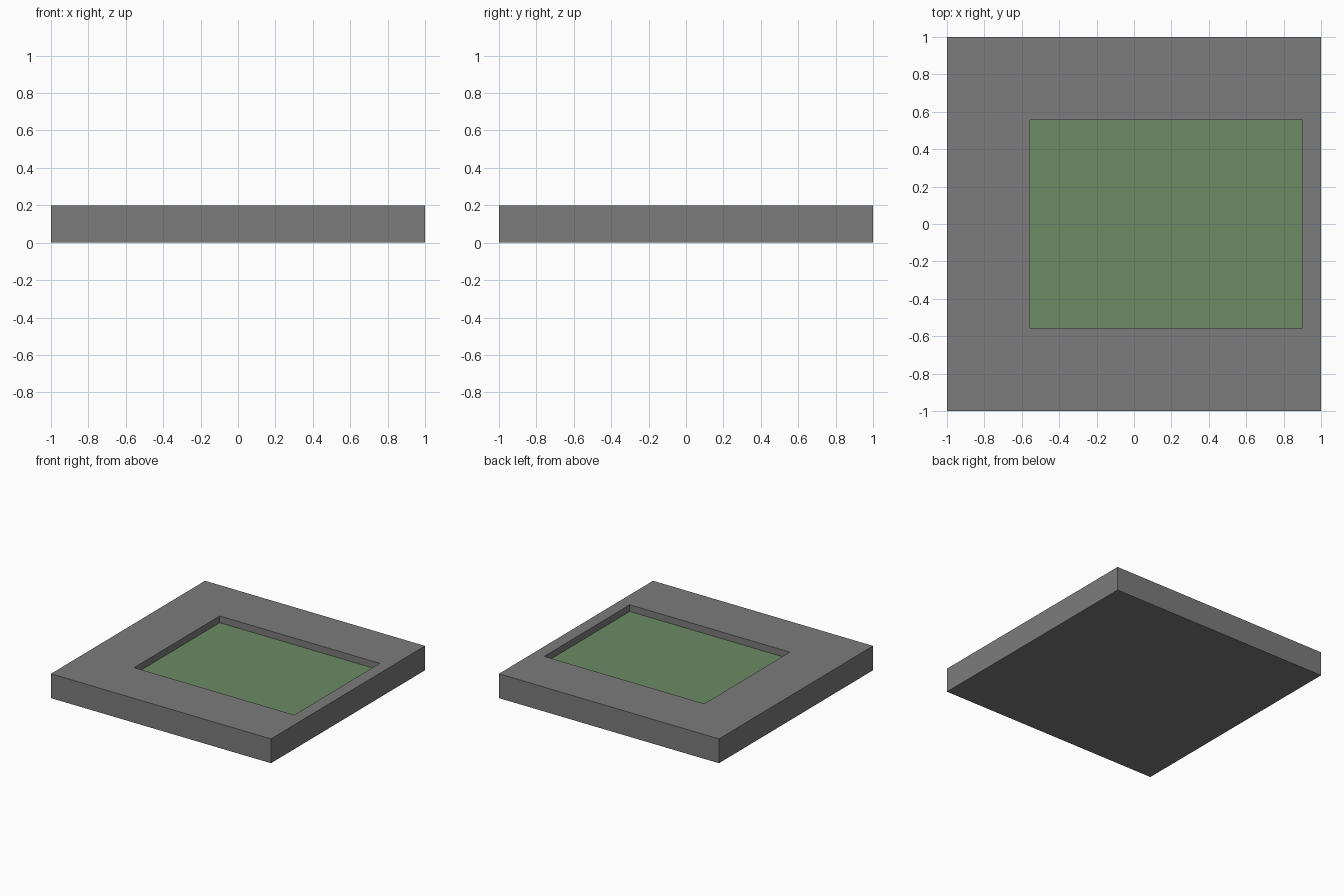
import bpy, bmesh

if "Cube" in bpy.data.objects:
    bpy.data.objects.remove(bpy.data.objects["Cube"])


def material(name, rgb):
    m = bpy.data.materials.new(name)
    m.diffuse_color = (*rgb, 1.0)
    m.use_nodes = True
    m.node_tree.nodes["Principled BSDF"].inputs["Base Color"].default_value = m.diffuse_color
    return m


def rect(bm, x0, x1, y0, y1, z):
    return [bm.verts.new(p) for p in ((x0, y0, z), (x1, y0, z), (x1, y1, z), (x0, y1, z))]


OUTER = (-1.0, 1.0, -1.0, 1.0)
POOL = (-0.555, 0.9, -0.555, 0.555)   # off-centre recess
TOP, FLOOR = 0.2, 0.145

# Slab: rectangular loops bridged from the underside up and into the recess
bm = bmesh.new()
loops = [rect(bm, *OUTER, 0.0), rect(bm, *OUTER, TOP),
         rect(bm, *POOL, TOP), rect(bm, *POOL, FLOOR)]
bm.faces.new(loops[0][::-1])
for a, b in zip(loops, loops[1:]):
    for i in range(4):
        j = (i + 1) % 4
        bm.faces.new((a[i], a[j], b[j], b[i]))

# Recess floor takes the green material
bm.faces.new(loops[-1]).material_index = 1
bmesh.ops.recalc_face_normals(bm, faces=bm.faces)

mesh = bpy.data.meshes.new("recessed_slab")
bm.to_mesh(mesh)
bm.free()
mesh.materials.append(material("stone grey", (0.2, 0.2, 0.2)))
mesh.materials.append(material("moss green", (0.145, 0.26, 0.125)))
bpy.context.collection.objects.link(bpy.data.objects.new("recessed_slab", mesh))
